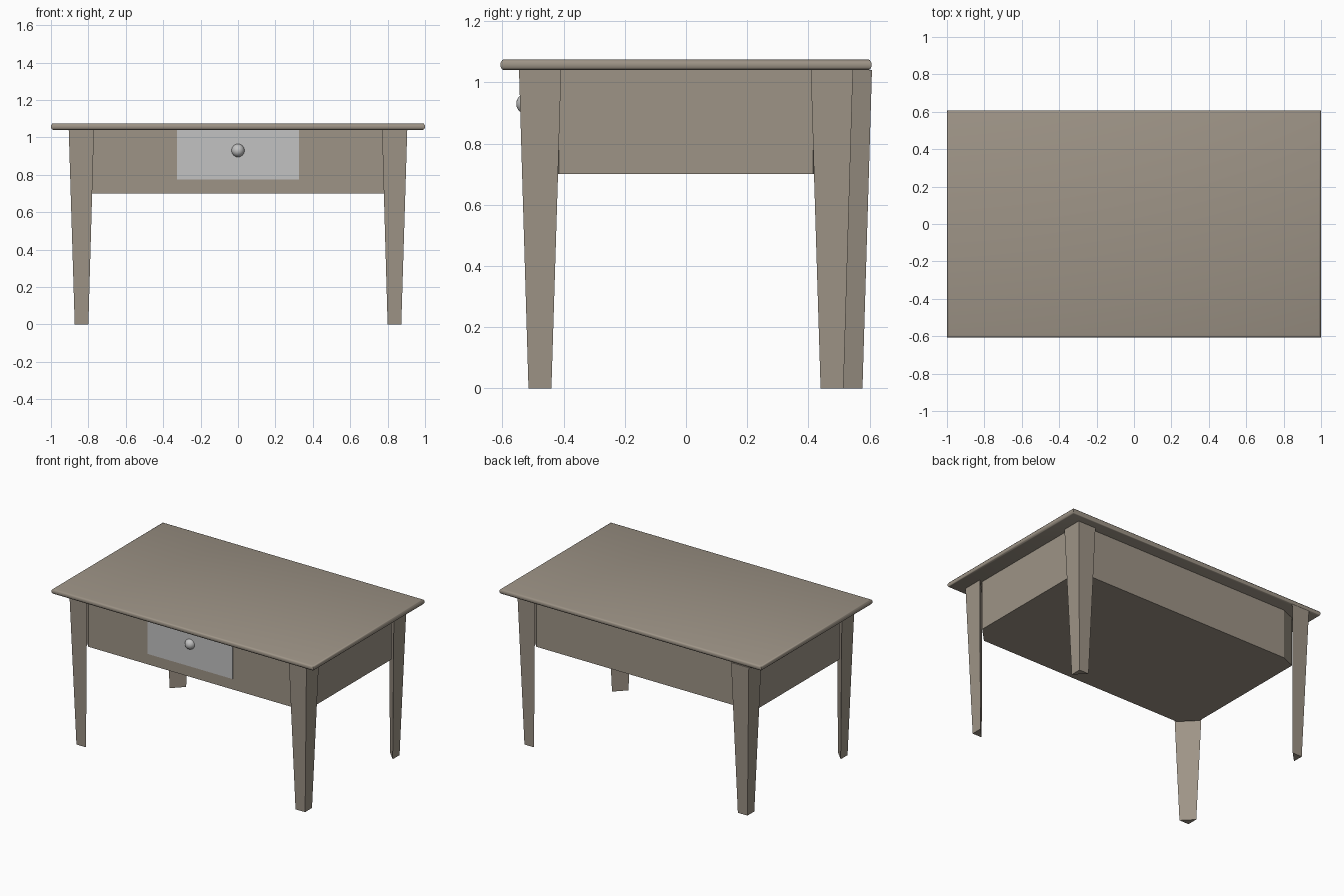
import bpy, bmesh, math

if "Cube" in bpy.data.objects:
    bpy.data.objects.remove(bpy.data.objects["Cube"])


def material(name, rgb):
    m = bpy.data.materials.new(name)
    m.diffuse_color = (*rgb, 1)
    m.use_nodes = True
    m.node_tree.nodes["Principled BSDF"].inputs["Base Color"].default_value = m.diffuse_color
    return m


WOOD = material("taupe wood", (0.34, 0.295, 0.24))
GREY = material("light grey", (0.54, 0.54, 0.54))


def loft(name, rings, mat, smooth=False):
    """Closed solid through a stack of rings with equal point counts."""
    bm = bmesh.new()
    loops = [[bm.verts.new(p) for p in r] for r in rings]
    n = len(loops[0])
    for a, b in zip(loops, loops[1:]):
        for i in range(n):
            j = (i + 1) % n
            bm.faces.new((a[i], a[j], b[j], b[i]))
    bm.faces.new(loops[0])
    bm.faces.new(loops[-1])
    bmesh.ops.recalc_face_normals(bm, faces=bm.faces)
    me = bpy.data.meshes.new(name)
    bm.to_mesh(me)
    bm.free()
    me.materials.append(mat)
    ob = bpy.data.objects.new(name, me)
    bpy.context.collection.objects.link(ob)
    if smooth:
        bpy.ops.object.select_all(action='DESELECT')
        ob.select_set(True)
        bpy.context.view_layer.objects.active = ob
        bpy.ops.object.shade_smooth_by_angle(angle=math.radians(50))
    return ob


def rect(x, y, z):
    return [(-x, -y, z), (x, -y, z), (x, y, z), (-x, y, z)]


# Table top with a half-round edge
Z, R = 1.0575, 0.0175
rings = []
for k in range(7):
    a = math.radians(-90 + 30 * k)
    d = 0.012 * (1 - math.cos(a))
    rings.append(rect(1.0 - d, 0.607 - d, Z + R * math.sin(a)))
loft("table_top", rings, WOOD, smooth=True)

# Apron: solid block with corners cut off where the legs stand
outline = [(-0.78, -0.517), (0.78, -0.517), (0.88, -0.415), (0.88, 0.415),
           (0.78, 0.517), (-0.78, 0.517), (-0.88, 0.475), (-0.88, -0.415)]
loft("apron", [[(x, y, z) for x, y in outline] for z in (0.70, 1.041)], WOOD)


# Tapered legs with a triangular section: square outside, diagonal inside
def leg(name, sx, sy, shift=0.0):
    rings = []
    for z, xo, xi, yo, yi in ((0, 0.873, 0.80, 0.515, 0.44),
                              (1.041, 0.905, 0.77, 0.546, 0.408)):
        rings.append([(sx * x, sy * y + shift, z)
                      for x, y in ((xo, yo), (xi, yo), (xo, yi))])
    loft(name, rings, WOOD)


leg("front_left_leg", -1, -1)
leg("front_right_leg", 1, -1)
leg("back_right_leg", 1, 1)
leg("back_left_leg", -1, 1, 0.062)  # stands slightly further back

# Drawer front plate
loft("drawer_front", [[(x, y, z) for x, y in
     ((-0.325, -0.523), (0.325, -0.523), (0.325, -0.515), (-0.325, -0.515))]
     for z in (0.775, 1.041)], GREY)

# Round drawer knob
bpy.ops.mesh.primitive_uv_sphere_add(segments=24, ring_count=12, radius=0.035,
                                     location=(0, -0.52, 0.93))
knob = bpy.context.object
knob.name = "drawer_knob"
knob.data.materials.append(GREY)
bpy.ops.object.shade_smooth_by_angle(angle=math.radians(50))
